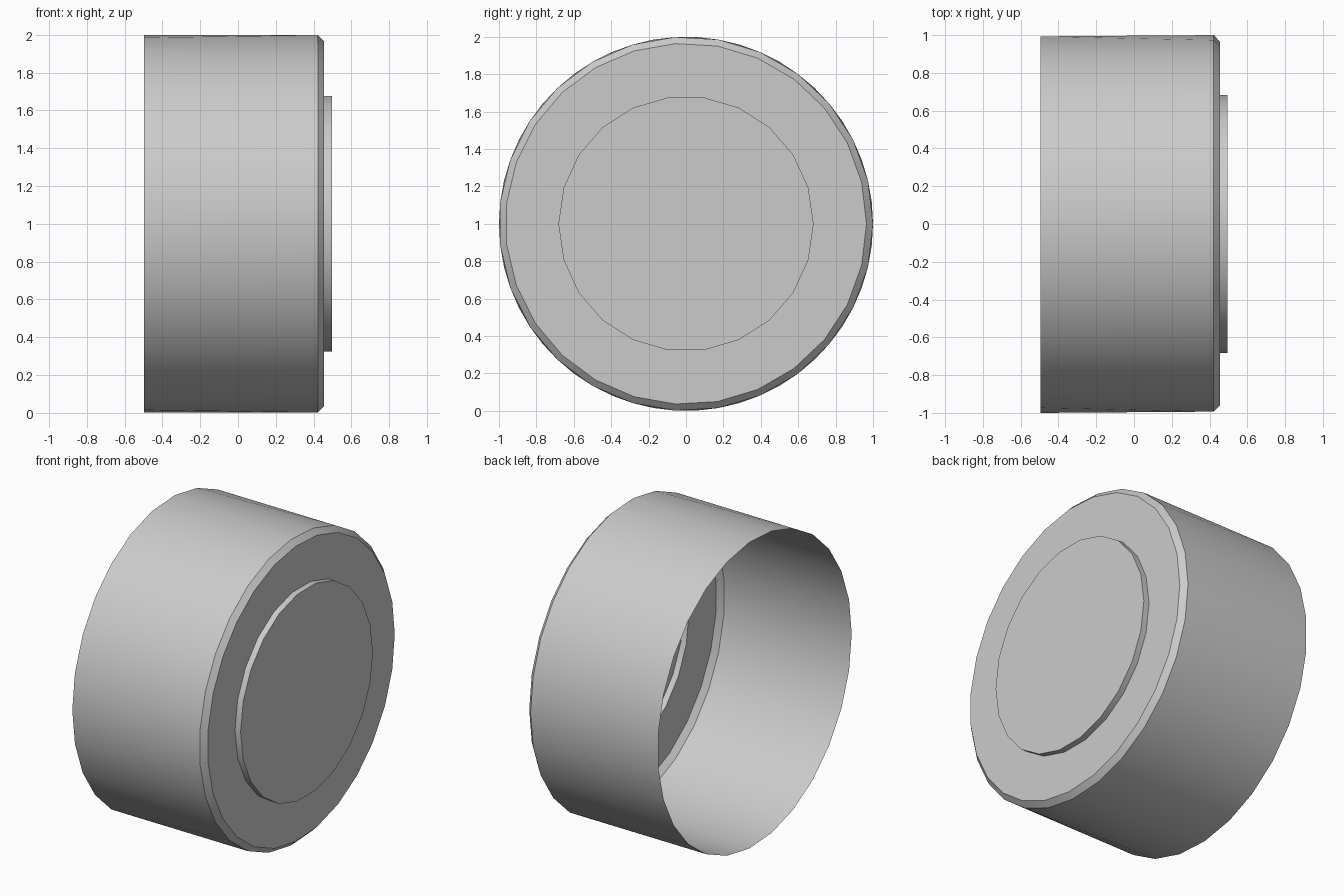
import bpy, bmesh
from math import sin, cos, tau

if "Cube" in bpy.data.objects:
    bpy.data.objects.remove(bpy.data.objects["Cube"])

N_RIM, N_BOSS = 27, 22
bm = bmesh.new()


def ring(x, r, n, offset=0.0):
    """Closed ring of vertices around the x axis, first one towards +y."""
    return [bm.verts.new((x, r * cos(tau * (i + offset) / n),
                          1 + r * sin(tau * (i + offset) / n))) for i in range(n)]


def quads(a, b):
    n = len(a)
    for i in range(n):
        j = (i + 1) % n
        bm.faces.new((a[i], a[j], b[j], b[i]))


def staggered(a, b):
    """Triangle band; ring a is turned half a step ahead of ring b."""
    n = len(a)
    for i in range(n):
        j = (i + 1) % n
        bm.faces.new((a[i], b[j], b[i]))
        bm.faces.new((a[i], a[j], b[j]))


def loop_edges(r):
    return [bm.edges.get((r[i], r[(i + 1) % len(r)])) for i in range(len(r))]


# Side wall, open at the back, and the bevelled front rim
back = ring(-0.496, 1.0, N_RIM, 0.5)
front = ring(0.422, 1.0, N_RIM)
bevel = ring(0.456, 0.965, N_RIM)
staggered(back, front)
quads(front, bevel)

# Raised round boss, hollow behind
boss_base = ring(0.456, 0.682, N_BOSS)
boss_top = ring(0.496, 0.682, N_BOSS)
quads(boss_base, boss_top)
bm.faces.new(boss_top)

# Flat front annulus joining rim and boss
fill = bmesh.ops.triangle_fill(bm, edges=loop_edges(bevel) + loop_edges(boss_base),
                               use_beauty=True, normal=(1, 0, 0))
bmesh.ops.recalc_face_normals(bm, faces=bm.faces)
bm.faces.ensure_lookup_table()
cap = max(bm.faces, key=lambda f: f.calc_center_median().x)
if cap.normal.x < 0:
    bmesh.ops.reverse_faces(bm, faces=bm.faces)

mesh = bpy.data.meshes.new("hollow_drum")
bm.to_mesh(mesh)
bm.free()
drum = bpy.data.objects.new("hollow_drum", mesh)
bpy.context.collection.objects.link(drum)
bpy.context.view_layer.objects.active = drum
drum.select_set(True)
bpy.ops.object.shade_smooth_by_angle(angle=0.52)
